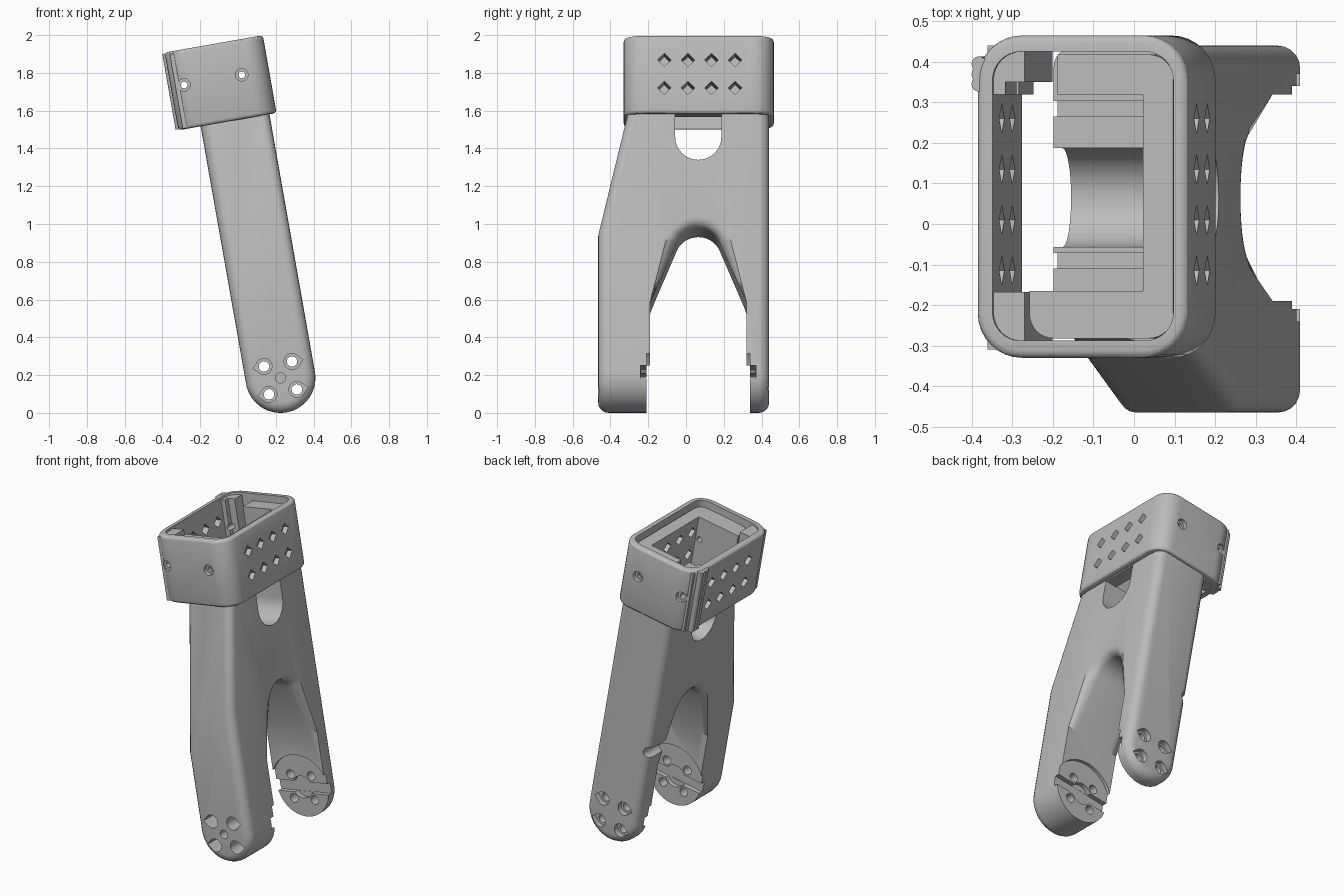
import bpy, bmesh, math
from mathutils import Matrix, Vector

cube = bpy.data.objects.get("Cube")
if cube:
    bpy.data.objects.remove(cube, do_unlink=True)

grey = bpy.data.materials.new("plain grey")
grey.use_nodes = True
grey.diffuse_color = (0.5, 0.5, 0.5, 1)
grey.node_tree.nodes["Principled BSDF"].inputs["Base Color"].default_value = (0.5, 0.5, 0.5, 1)

# The bracket is built upright around the pivot of its legs, then leaned back
LEAN = Matrix.Translation((0.225, 0, 0.185)) @ Matrix.Rotation(math.radians(-10), 4, 'Y')
MID = 0.065


def prism(name, pts, axis, a, b):
    """Extrude a 2D profile along x, y or z from a to b."""
    put = {'x': lambda p, t: (t, p[0], p[1]),
           'y': lambda p, t: (p[0], t, p[1]),
           'z': lambda p, t: (p[0], p[1], t)}[axis]
    bm = bmesh.new()
    lo = [bm.verts.new(put(p, a)) for p in pts]
    hi = [bm.verts.new(put(p, b)) for p in pts]
    bm.faces.new(lo)
    bm.faces.new(hi)
    for i in range(len(pts)):
        j = (i + 1) % len(pts)
        bm.faces.new((lo[i], lo[j], hi[j], hi[i]))
    bmesh.ops.recalc_face_normals(bm, faces=bm.faces)
    me = bpy.data.meshes.new(name)
    bm.to_mesh(me)
    bm.free()
    ob = bpy.data.objects.new(name, me)
    bpy.context.collection.objects.link(ob)
    return ob


def arc(cx, cy, r, a0, a1, n=16):
    angles = [math.radians(a0 + (a1 - a0) * i / n) for i in range(n + 1)]
    return [(cx + r * math.cos(t), cy + r * math.sin(t)) for t in angles]


def circle(cx, cy, r, n=24):
    return arc(cx, cy, r, 0, 360, n)[:-1]


def rect(x0, x1, y0, y1, r=0):
    if not r:
        return [(x0, y0), (x1, y0), (x1, y1), (x0, y1)]
    return (arc(x1 - r, y1 - r, r, 0, 90, 8) + arc(x0 + r, y1 - r, r, 90, 180, 8)
            + arc(x0 + r, y0 + r, r, 180, 270, 8) + arc(x1 - r, y0 + r, r, 270, 360, 8))


def teardrop(cx, cy, r, side):
    pts = arc(cx, cy, r, 45, 315, 18) + [(cx + r * 1.41, cy)]
    return pts if side > 0 else [(2 * cx - x, y) for x, y in pts]


def combine(ob, tools, operation='DIFFERENCE'):
    """Apply booleans with each tool, then remove the tools."""
    for t in tools:
        m = ob.modifiers.new("cut", 'BOOLEAN')
        m.operation, m.object, m.solver = operation, t, 'EXACT'
    dg = bpy.context.evaluated_depsgraph_get()
    dg.update()
    me = bpy.data.meshes.new_from_object(ob.evaluated_get(dg))
    ob.modifiers.clear()
    ob.data = me
    for t in tools:
        bpy.data.objects.remove(t, do_unlink=True)


def round_edges(ob, width, rule, segments=5):
    """Round the sharp edges whose midpoint meets the rule."""
    bm = bmesh.new()
    bm.from_mesh(ob.data)
    edges = [e for e in bm.edges if len(e.link_faces) == 2
             and e.calc_face_angle(0) > math.radians(45)
             and rule((e.verts[0].co + e.verts[1].co) / 2)]
    bmesh.ops.bevel(bm, geom=edges, offset=width, segments=segments,
                    profile=0.5, affect='EDGES', clamp_overlap=True)
    bm.to_mesh(ob.data)
    bm.free()


def finish(ob):
    ob.data.transform(LEAN)
    ob.data.materials.clear()
    ob.data.materials.append(grey)
    bpy.ops.object.select_all(action='DESELECT')
    ob.select_set(True)
    bpy.context.view_layer.objects.active = ob
    bpy.ops.object.shade_smooth_by_angle(angle=math.radians(30))


# Forked leg: round-ended slab with a slanting front shoulder
W = 0.185
leg = prism("forked_leg", arc(0, 0, W, 180, 360, 28) + [(W, 1.39), (-W, 1.39)], 'y', -0.465, 0.44)
bm = bmesh.new()
bm.from_mesh(leg.data)
cut = bmesh.ops.bisect_plane(bm, geom=bm.verts[:] + bm.edges[:] + bm.faces[:],
                             plane_co=Vector((0, -0.465, 0.634)),
                             plane_no=Vector((-0.19, -1, 0.24)), clear_outer=True)
rim = [g for g in cut["geom_cut"] if isinstance(g, bmesh.types.BMEdge)]
bmesh.ops.holes_fill(bm, edges=rim, sides=0)
bmesh.ops.recalc_face_normals(bm, faces=bm.faces)
bm.to_mesh(leg.data)
bm.free()

# Arch between the legs and cable slot above it
arch = [(MID - 0.255, -0.5), (MID - 0.255, 0.375)] + arc(MID, 0.655, 0.125, 163, 17) \
    + [(MID + 0.255, 0.375), (MID + 0.255, -0.5)]
slot = arc(MID, 1.262, 0.122, 180, 360) + [(MID + 0.122, 1.5), (MID - 0.122, 1.5)]
combine(leg, [prism("arch_cutter", arch, 'x', -0.5, 0.5),
              prism("slot_cutter", slot, 'x', -0.5, 0.5)])


def soft(c):
    inner_leg = c.z < 0.38 and -0.22 < c.y < 0.35
    in_slot = c.z > 1.1 and abs(c.y - MID) < 0.15
    return c.z < 1.385 and not inner_leg and not in_slot


round_edges(leg, 0.055, soft)

# Channel-shaped neck that sits inside the collar
neck = prism("neck", rect(-0.18, 0.18, -0.282, 0.418, 0.06), 'z', 1.385, 1.76)
combine(neck, [prism("pocket", rect(-0.4, 0.105, -0.165, 0.32), 'z', 1.3, 2),
               prism("back_trim", rect(-0.4, -0.11, 0.3, 0.5), 'z', 1.3, 2)])
combine(leg, [neck], 'UNION')

# Grooves in the neck floor, horn seats on the inner leg faces, cable notch
cutters = [prism("groove", rect(-0.4, 0.105, y, y + 0.038), 'z', 1.33, 1.5) for y in (-0.11, 0.265)]
cutters += [prism("seat", circle(0, 0, 0.21, 40), 'y', -0.21, 0.34),
            prism("horn_arm", rect(-0.4, 0.4, -0.035, 0.035), 'y', -0.24, 0.37),
            prism("horn_hub", circle(0, 0, 0.07), 'y', -0.239, 0.369),
            prism("notch", circle(-0.175, 0.5, 0.035), 'y', 0.2, 0.6),
            prism("centre_hole", circle(0, 0, 0.027), 'y', -0.6, -0.4)]
# Screw holes with teardrop counterbores
for sx in (-1, 1):
    for sz in (-1, 1):
        x, z = sx * 0.075, sz * 0.075
        cutters += [prism("screw", circle(x, z, 0.028, 16), 'y', -0.6, 0.6),
                    prism("front_bore", teardrop(x, z, 0.042, sx), 'y', -0.6, -0.3),
                    prism("back_bore", teardrop(x, z, 0.042, sx), 'y', 0.405, 0.6)]


def collar_holes():
    """Diamond vents across the collar and screw holes through its ends."""
    tools = []
    for z in (1.52, 1.67):
        for i in range(4):
            y = -0.115 + 0.125 * i
            tools.append(prism("vent", circle(y, z, 0.036, 4), 'x', -0.6, 0.6))
    for x in (-0.233, 0.077):
        tools.append(prism("end_hole", circle(x, 1.616, 0.018, 16), 'y', -0.6, 0.6))
        for a, b in ((-0.6, -0.305), (0.44, 0.6)):
            tools.append(prism("end_bore", circle(x, 1.616, 0.033, 20), 'y', a, b))
    return tools


combine(leg, cutters + collar_holes())
finish(leg)

# Collar: rounded rectangular band
collar = prism("collar", rect(-0.305, 0.223, -0.33, 0.465, 0.11), 'z', 1.385, 1.803)
round_edges(collar, 0.018, lambda c: True, 3)
combine(collar, [prism("opening", rect(-0.265, 0.188, -0.288, 0.425, 0.07), 'z', 1.2, 2)])
# Inner corner blocks and outer grip ridges
extras = [prism("front_block", rect(-0.28, -0.187, -0.31, -0.168), 'z', 1.39, 1.79),
          prism("back_block", rect(-0.28, -0.187, 0.35, 0.44), 'z', 1.39, 1.79),
          prism("back_step", rect(-0.28, -0.235, 0.32, 0.36), 'z', 1.391, 1.789)]
extras += [prism("ridge", circle(-0.3, 0.345 + 0.025 * i, 0.0185, 16), 'z', 1.39, 1.798)
           for i in range(3)]
combine(collar, extras, 'UNION')
combine(collar, collar_holes())
finish(collar)
